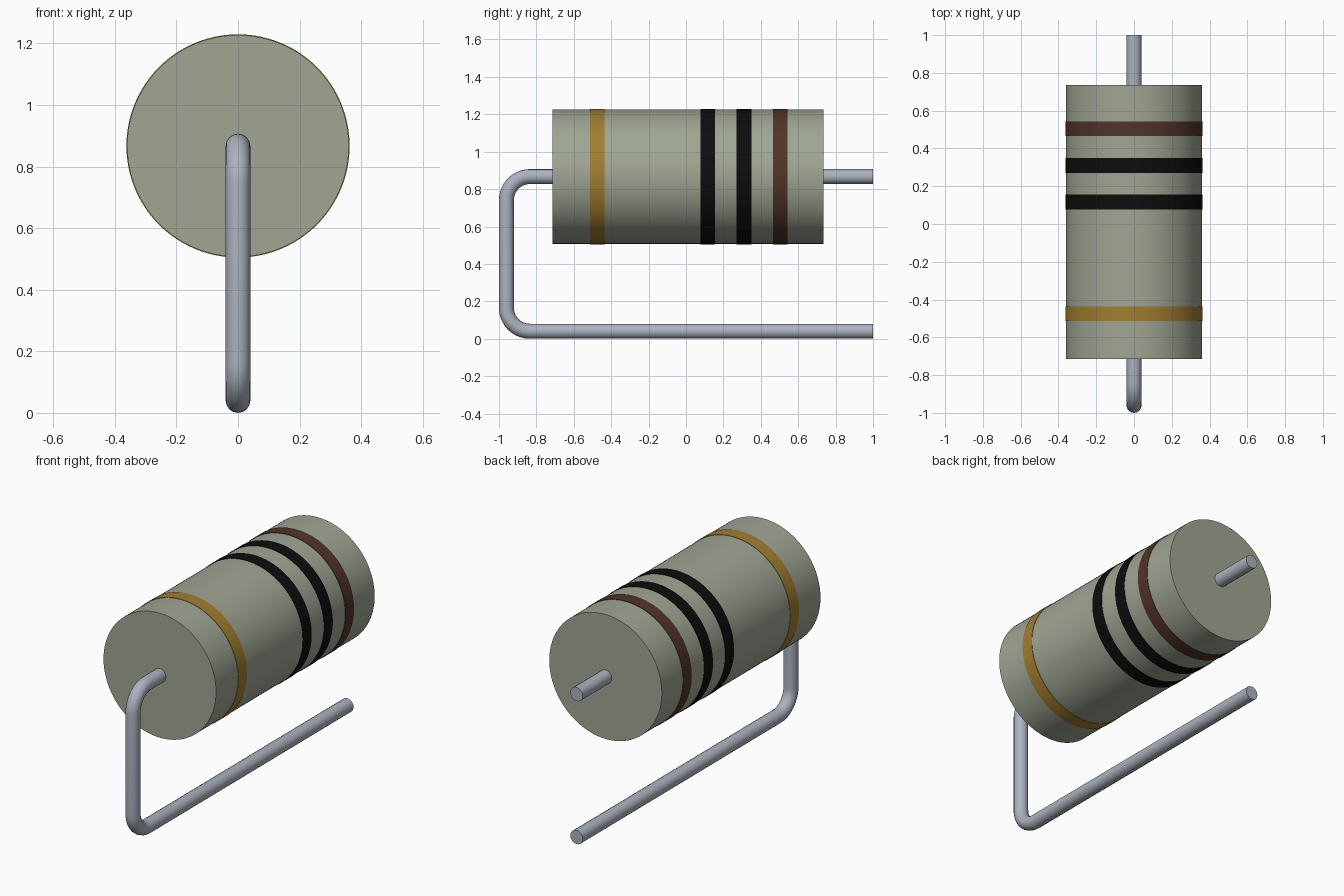
import bpy, bmesh, math
from mathutils import Vector, Matrix

if "Cube" in bpy.data.objects:
    bpy.data.objects.remove(bpy.data.objects["Cube"], do_unlink=True)

AXIS_Z = 0.867    # height of the body axis
BODY_R = 0.36
BAND_R = 0.3625
WIRE_R = 0.04
BEND_R = 0.125


def material(name, rgb):
    m = bpy.data.materials.new(name)
    m.use_nodes = True
    m.diffuse_color = (*rgb, 1)
    bsdf = m.node_tree.nodes["Principled BSDF"]
    bsdf.inputs["Base Color"].default_value = (*rgb, 1)
    bsdf.inputs["Roughness"].default_value = 0.6
    return m


body_mat = material("grey green ceramic", (0.35, 0.38, 0.295))
black = material("black paint", (0.004, 0.004, 0.004))
brown = material("brown paint", (0.085, 0.034, 0.022))
gold = material("gold paint", (0.36, 0.21, 0.03))
metal = material("grey metal", (0.41, 0.45, 0.52))


def smooth(obj):
    bpy.ops.object.select_all(action="DESELECT")
    obj.select_set(True)
    bpy.context.view_layer.objects.active = obj
    bpy.ops.object.shade_smooth_by_angle(angle=math.radians(35))


def lathe(name, profile, mat, steps=96):
    """Turn a (radius, y) profile around the body axis."""
    bm = bmesh.new()
    verts = [bm.verts.new((r, y, 0)) for r, y in profile]
    edges = [bm.edges.new(pair) for pair in zip(verts, verts[1:])]
    bmesh.ops.spin(bm, geom=verts + edges, cent=(0, 0, 0), axis=(0, 1, 0),
                   angle=math.tau, steps=steps, use_duplicate=False)
    bmesh.ops.remove_doubles(bm, verts=bm.verts, dist=0.0005)
    bmesh.ops.recalc_face_normals(bm, faces=bm.faces)
    bmesh.ops.transform(bm, matrix=Matrix.Translation((0, 0, AXIS_Z)), verts=bm.verts)
    mesh = bpy.data.meshes.new(name)
    bm.to_mesh(mesh)
    bm.free()
    mesh.materials.append(mat)
    obj = bpy.data.objects.new(name, mesh)
    bpy.context.collection.objects.link(obj)
    smooth(obj)


def wire(name, points):
    """Round wire along a path, with flat ends."""
    curve = bpy.data.curves.new(name, "CURVE")
    curve.dimensions = "3D"
    curve.bevel_depth = WIRE_R
    curve.bevel_resolution = 6
    curve.use_fill_caps = True
    spline = curve.splines.new("POLY")
    spline.points.add(len(points) - 1)
    for p, (y, z) in zip(spline.points, points):
        p.co = (0, y, z, 1)
    curve.materials.append(metal)
    obj = bpy.data.objects.new(name, curve)
    bpy.context.collection.objects.link(obj)
    bpy.ops.object.select_all(action="DESELECT")
    obj.select_set(True)
    bpy.context.view_layer.objects.active = obj
    bpy.ops.object.convert(target="MESH")
    smooth(bpy.context.object)


def bend(y, z, start, steps=10):
    """Quarter arc of path points around a centre, turning anticlockwise."""
    angles = [start + math.pi / 2 * i / steps for i in range(steps + 1)]
    return [(y + BEND_R * math.cos(a), z + BEND_R * math.sin(a)) for a in angles]


# Cylindrical body
FRONT, BACK = -0.715, 0.735
lathe("body", [(0, FRONT), (BODY_R, FRONT), (BODY_R, BACK), (0, BACK)], body_mat)

# Painted bands
for name, y, mat in (("gold_band", -0.475, gold), ("front_black_band", 0.117, black),
                     ("back_black_band", 0.31, black), ("brown_band", 0.504, brown)):
    a, b = y - 0.039, y + 0.039
    inner = BODY_R - 0.002
    lathe(name, [(inner, a), (BAND_R, a), (BAND_R, b), (inner, b)], mat)

# Straight back lead
wire("back_lead", [(BACK - 0.02, AXIS_Z), (1, AXIS_Z)])

# Front lead, bent down and back under the body
centre_y = -1 + WIRE_R + BEND_R
path = [(FRONT + 0.02, AXIS_Z)]
path += bend(centre_y, AXIS_Z - BEND_R, math.pi / 2)
path += bend(centre_y, WIRE_R + BEND_R, math.pi)
path.append((1, WIRE_R))
wire("front_lead", path)
